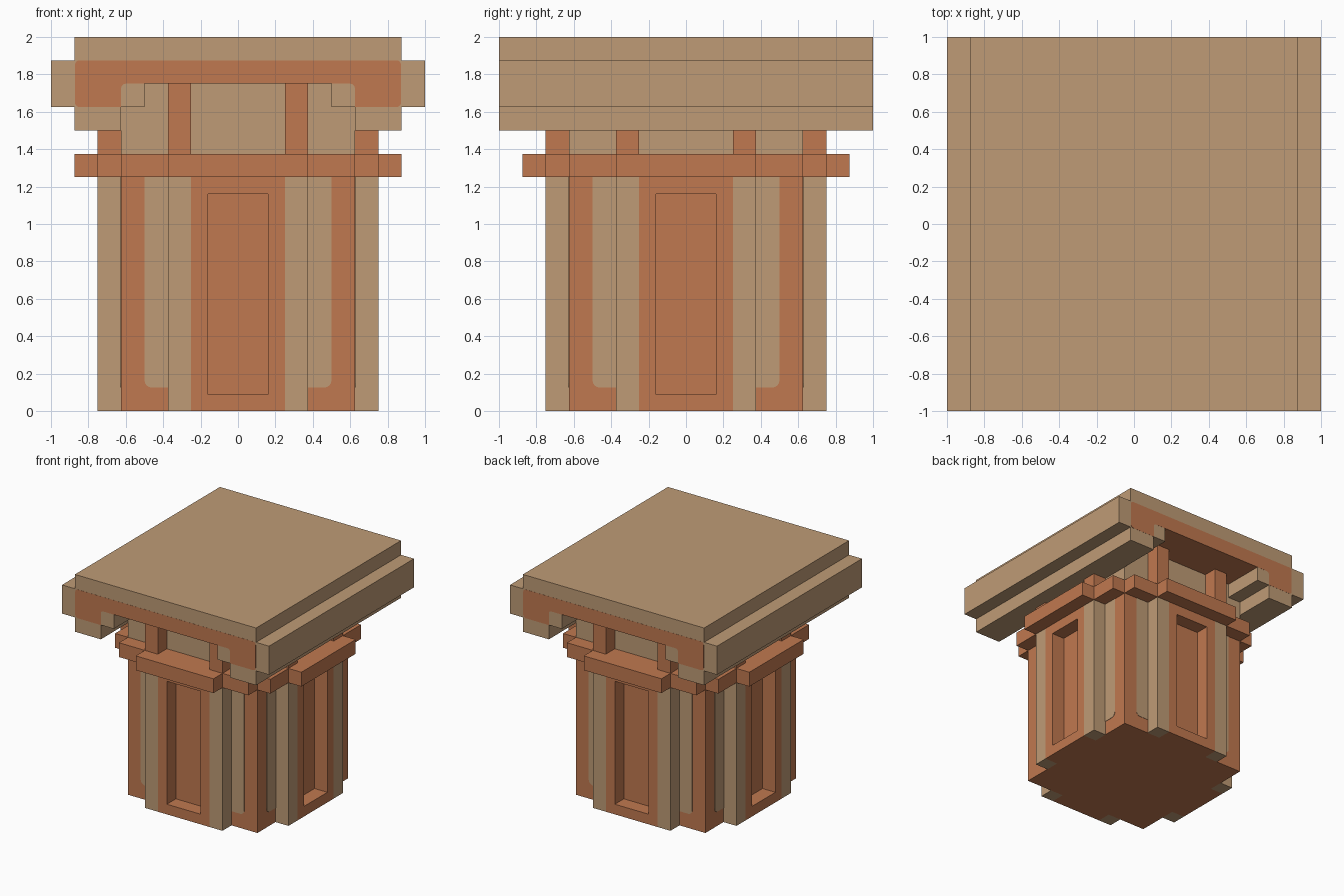
import bpy
import bmesh
import math
from mathutils import Matrix, Vector

cube = bpy.data.objects.get("Cube")
if cube:
    bpy.data.objects.remove(cube, do_unlink=True)


def material(name, rgb):
    m = bpy.data.materials.new(name)
    m.use_nodes = True
    m.diffuse_color = (*rgb, 1)
    bsdf = next(n for n in m.node_tree.nodes if n.type == 'BSDF_PRINCIPLED')
    bsdf.inputs["Base Color"].default_value = (*rgb, 1)
    return m


TAN = material("tan stone", (0.52, 0.33, 0.18))
CLAY = material("terracotta", (0.53, 0.19, 0.08))

UPRIGHT = Matrix.Rotation(math.pi / 2, 4, 'X')  # (x, z) outline, depth towards -y


def finish(bm, name, mats, matrix):
    bm.transform(matrix)
    bmesh.ops.recalc_face_normals(bm, faces=bm.faces)
    mesh = bpy.data.meshes.new(name)
    bm.to_mesh(mesh)
    bm.free()
    for m in mats:
        mesh.materials.append(m)
    obj = bpy.data.objects.new(name, mesh)
    bpy.context.collection.objects.link(obj)
    return obj


def prism(name, pts, depth, mats, matrix=Matrix(), rounded=(), radius=0.03):
    """Extrude a flat outline, optionally rounding the listed corners."""
    bm = bmesh.new()
    verts = [bm.verts.new((x, y, 0)) for x, y in pts]
    bm.faces.new(verts)
    if rounded:
        bmesh.ops.bevel(bm, geom=[verts[i] for i in rounded], offset=radius,
                        segments=4, profile=0.5, affect='VERTICES')
    ext = bmesh.ops.extrude_face_region(bm, geom=bm.faces[:])
    moved = [v for v in ext["geom"] if isinstance(v, bmesh.types.BMVert)]
    bmesh.ops.translate(bm, verts=moved, vec=(0, 0, depth))
    return finish(bm, name, mats, matrix)


def rect(x0, x1, y0, y1):
    return [(x0, y0), (x1, y0), (x1, y1), (x0, y1)]


def mirrored(pts):
    return [(-x, y) for x, y in reversed(pts)]


def recessed_panel(name, matrix):
    """Wide panel with a sunken rectangle in its outer face."""
    bm = bmesh.new()
    bmesh.ops.create_cube(bm, size=1, matrix=Matrix.Translation((0, -0.6875, 0.625))
                          @ Matrix.Diagonal((0.5, 0.125, 1.25, 1)))
    bm.normal_update()
    front = min(bm.faces, key=lambda f: f.calc_center_median().y)
    bmesh.ops.inset_region(bm, faces=[front], thickness=0.125)
    # Sink the inner face with its own side walls
    ext = bmesh.ops.extrude_discrete_faces(bm, faces=[front])
    bmesh.ops.translate(bm, verts=ext["faces"][0].verts[:], vec=(0, 0.124, 0))
    finish(bm, name, [CLAY], matrix)


# Lower and upper core
prism("lower_core", rect(-0.625, 0.625, -0.625, 0.625), 1.25, [CLAY])
prism("upper_core", rect(-0.625, 0.625, -0.625, 0.625), 0.375, [TAN],
      Matrix.Translation((0, 0, 1.375)))

# Stepped collar around the shaft
quarter = [(0.375, -0.875), (0.375, -0.75), (0.625, -0.75), (0.625, -0.625),
           (0.75, -0.625), (0.75, -0.375), (0.875, -0.375)]
outline = []
for k in range(4):
    turn = Matrix.Rotation(k * math.pi / 2, 2)
    outline += [tuple(turn @ Vector(p)) for p in quarter]
prism("collar", outline, 0.125, [CLAY], Matrix.Translation((0, 0, 1.25)))

# Details repeated on the four sides
for k, side in enumerate(("front", "left", "back", "right")):
    turn = Matrix.Rotation(k * math.pi / 2, 4, 'Z')
    face = turn @ Matrix.Translation((0, -0.625, 0)) @ UPRIGHT
    recessed_panel(side + "_panel", turn)
    for flip, end in ((False, "a"), (True, "b")):
        def shape(pts):
            return mirrored(pts) if flip else pts
        prism(f"{side}_pilaster_{end}", shape(rect(0.25, 0.375, 0, 1.25)),
              0.125, [TAN], face)
        prism(f"{side}_post_{end}", shape(rect(0.25, 0.375, 1.375, 1.75)),
              0.125, [CLAY], face)
        # Painted strip beside the pilaster, lower outer corner rounded
        prism(f"{side}_strip_{end}", shape(rect(0.375, 0.5, 0.125, 1.25)),
              0.003, [TAN], face, rounded=[2 if flip else 1], radius=0.04)

# Capital: one stepped profile running front to back
half = [(0.5, 1.75), (0.5, 1.625), (0.625, 1.625), (0.625, 1.5), (0.875, 1.5),
        (0.875, 1.625), (1, 1.625), (1, 1.875), (0.875, 1.875), (0.875, 2)]
capital = prism("capital", half + mirrored(half), 2, [TAN, CLAY],
                Matrix.Translation((0, 1, 0)) @ UPRIGHT)
for p in capital.data.polygons:
    if p.normal.z < -0.9 and abs(p.center.z - 1.75) < 0.01:
        p.material_index = 1

# Painted bracket shape on both ends of the capital
arm = [(0.625, 1.75), (0.625, 1.625), (0.872, 1.625), (0.872, 1.875)]
for k, side in enumerate(("front", "back")):
    prism(side + "_inlay", arm + mirrored(arm), 0.003, [CLAY],
          Matrix.Rotation(k * math.pi, 4, 'Z') @ Matrix.Translation((0, -0.998, 0)) @ UPRIGHT,
          rounded=(0, 2, 3, 4, 5, 7), radius=0.025)
